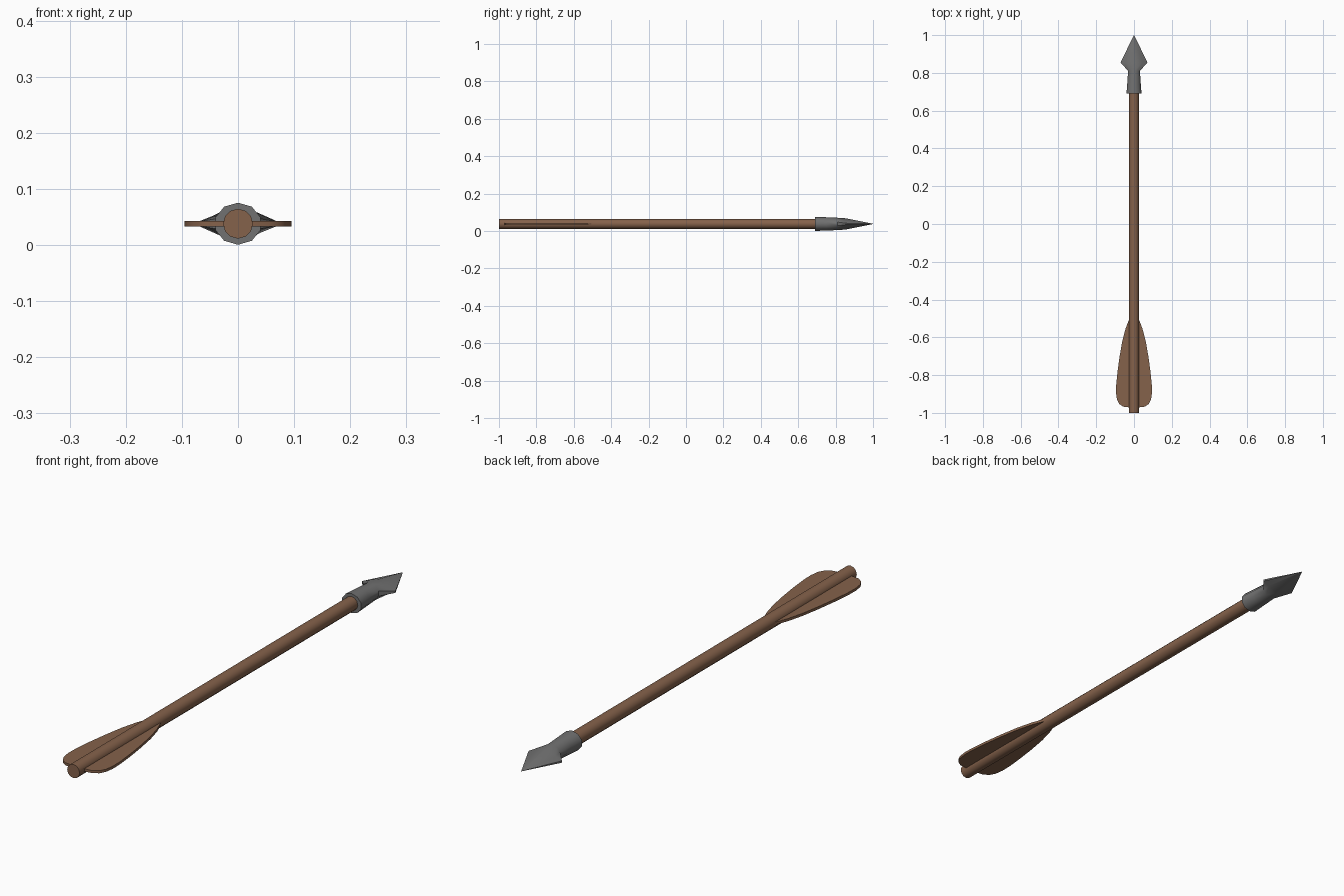
import bpy, math

if "Cube" in bpy.data.objects:
    bpy.data.objects.remove(bpy.data.objects["Cube"])

ZC = 0.038  # height of the arrow's axis


def material(name, rgb):
    m = bpy.data.materials.new(name)
    m.diffuse_color = (*rgb, 1)
    m.use_nodes = True
    m.node_tree.nodes["Principled BSDF"].inputs["Base Color"].default_value = m.diffuse_color
    return m


wood = material("brown wood", (0.235, 0.122, 0.070))
iron = material("grey iron", (0.165, 0.165, 0.165))


def make(name, verts, faces, mat, smooth_angle=None):
    me = bpy.data.meshes.new(name)
    me.from_pydata(verts, [], faces)
    me.materials.append(mat)
    ob = bpy.data.objects.new(name, me)
    bpy.context.collection.objects.link(ob)
    bpy.ops.object.select_all(action='DESELECT')
    ob.select_set(True)
    bpy.context.view_layer.objects.active = ob
    bpy.ops.object.mode_set(mode='EDIT')
    bpy.ops.mesh.select_all(action='SELECT')
    bpy.ops.mesh.normals_make_consistent(inside=False)
    bpy.ops.object.mode_set(mode='OBJECT')
    if smooth_angle:
        bpy.ops.object.shade_smooth_by_angle(angle=math.radians(smooth_angle))
    return ob


def loft(name, rings, mat, smooth_angle):
    """Join equal-sized rings of points along y and cap both ends."""
    n = len(rings[0])
    verts = [p for r in rings for p in r]
    faces = [(k * n + i, k * n + (i + 1) % n, (k + 1) * n + (i + 1) % n, (k + 1) * n + i)
             for k in range(len(rings) - 1) for i in range(n)]
    faces += [tuple(range(n)), tuple(range(len(verts) - n, len(verts)))]
    return make(name, verts, faces, mat, smooth_angle)


def ring(y, rx, rz, n, blade=0.0):
    """Ellipse across y; blade blends its sides towards a thin diamond."""
    pts = []
    for i in range(n):
        a = 2 * math.pi * i / n
        s, c = math.sin(a), math.cos(a)
        if blade:
            x = s / math.sin(2 * math.pi * round(n / 4) / n)
            z = (1 - blade) * c + blade * math.copysign(1 - abs(x) * 0.9, c)
        else:
            x, z = s, c
        pts.append((rx * x, y, ZC + rz * z))
    return pts


# shaft
loft("shaft", [ring(-1.0, 0.0265, 0.0265, 12), ring(0.72, 0.0265, 0.0265, 12)], wood, 40)

# arrowhead: round socket, narrow neck, flat barbed blade
loft("arrowhead", [
    ring(0.69, 0.042, 0.0375, 10),
    ring(0.75, 0.037, 0.0355, 10),
    ring(0.81, 0.033, 0.033, 10),
    ring(0.855, 0.071, 0.030, 10, 0.9),
    ring(1.0, 0.0008, 0.0008, 10),
], iron, 40)

# feather vanes, one on each side
outline = [(0.015, -0.49), (0.028, -0.51), (0.045, -0.555), (0.062, -0.62), (0.076, -0.70),
           (0.087, -0.78), (0.094, -0.85), (0.095, -0.895), (0.090, -0.93),
           (0.078, -0.953), (0.057, -0.967), (0.015, -0.972)]
for side, label in ((1, "right"), (-1, "left")):
    loft(label + "_feather", [[(side * x, y, ZC + dz) for x, y in outline]
                              for dz in (-0.005, 0.005)], wood, 30)
